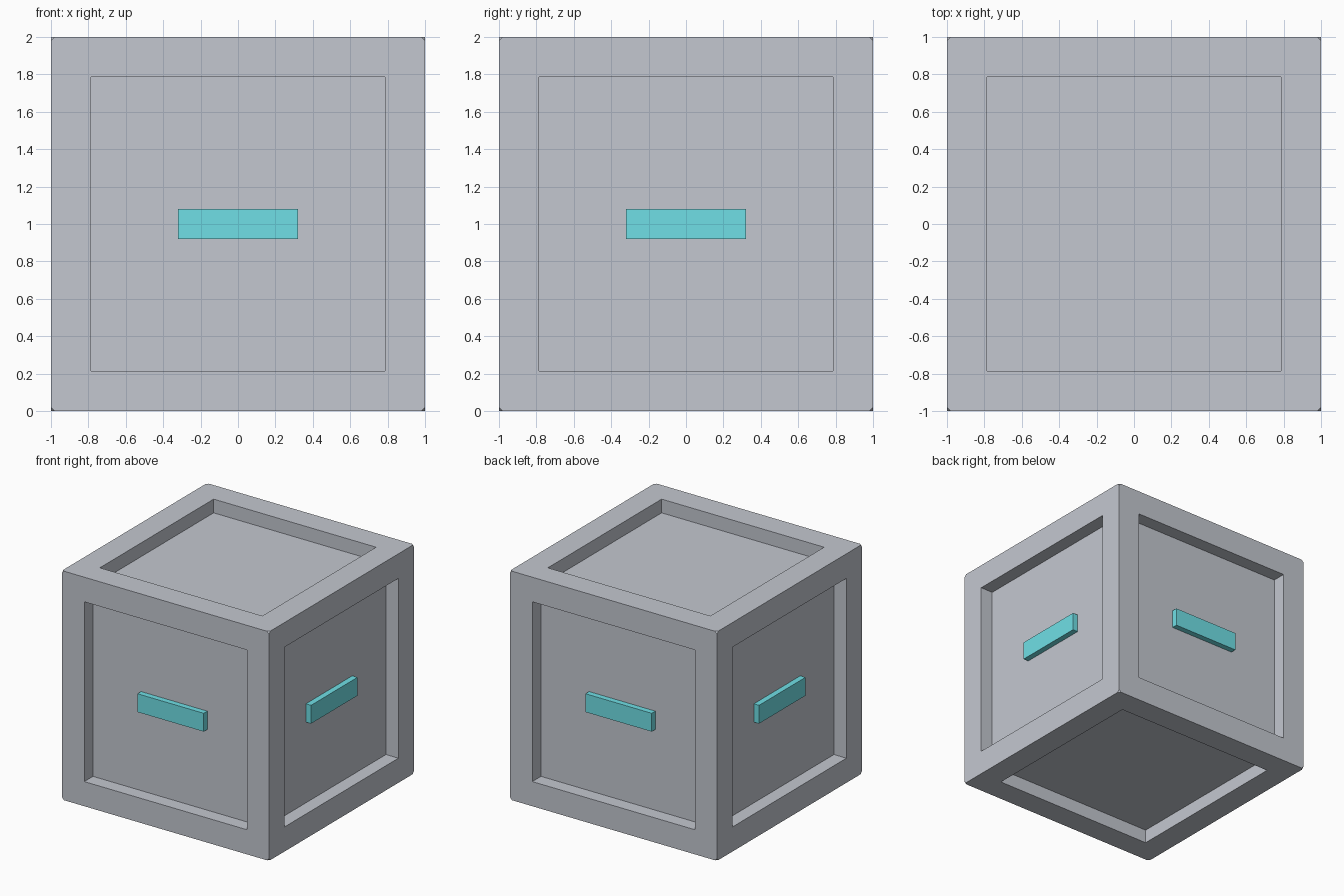
import bpy, bmesh, math
from itertools import product
from mathutils import Matrix, Vector

default = bpy.data.objects.get("Cube")
if default:
    bpy.data.objects.remove(default, do_unlink=True)

FRAME, DEPTH, CLIP = 0.215, 0.12, 0.02


def material(name, color):
    mat = bpy.data.materials.new(name)
    mat.use_nodes = True
    mat.diffuse_color = color
    mat.node_tree.nodes["Principled BSDF"].inputs["Base Color"].default_value = color
    return mat


def add_object(name, bm, mat):
    mesh = bpy.data.meshes.new(name)
    bm.to_mesh(mesh)
    bm.free()
    mesh.materials.append(mat)
    obj = bpy.data.objects.new(name, mesh)
    bpy.context.collection.objects.link(obj)
    return obj


grey = material("crate grey", (0.55, 0.575, 0.63, 1))
teal = material("handle teal", (0.16, 0.74, 0.79, 1))

# Crate: cube with a recessed panel on all six sides
bm = bmesh.new()
bmesh.ops.create_cube(bm, size=2, matrix=Matrix.Translation((0, 0, 1)))
panels = bm.faces[:]
bmesh.ops.inset_individual(bm, faces=panels, thickness=FRAME, use_even_offset=True)
for panel in bmesh.ops.extrude_discrete_faces(bm, faces=panels)["faces"]:
    panel.normal_update()
    bmesh.ops.translate(bm, verts=panel.verts, vec=-panel.normal * DEPTH)

# Tiny clipped tips on the eight corners
for signs in product((-1, 1), repeat=3):
    out = Vector(signs)
    tip = out + Vector((0, 0, 1))
    tip.x -= CLIP * out.x
    bmesh.ops.bisect_plane(bm, geom=bm.verts[:] + bm.edges[:] + bm.faces[:],
                           plane_co=tip, plane_no=out, clear_outer=True)
bmesh.ops.holes_fill(bm, edges=[e for e in bm.edges if e.is_boundary])
bmesh.ops.recalc_face_normals(bm, faces=bm.faces)
add_object("crate", bm, grey)

# Handles: one flat bar in the middle of each upright panel
for i, side in enumerate(("front", "left", "back", "right")):
    bm = bmesh.new()
    bmesh.ops.create_cube(bm, size=1)
    bmesh.ops.scale(bm, verts=bm.verts, vec=(0.64, 0.05, 0.16))
    bmesh.ops.translate(bm, verts=bm.verts, vec=(0, DEPTH - 1.025, 1))
    bmesh.ops.rotate(bm, verts=bm.verts, cent=Vector(),
                     matrix=Matrix.Rotation(i * math.pi / 2, 3, 'Z'))
    add_object(side + "_handle", bm, teal)
